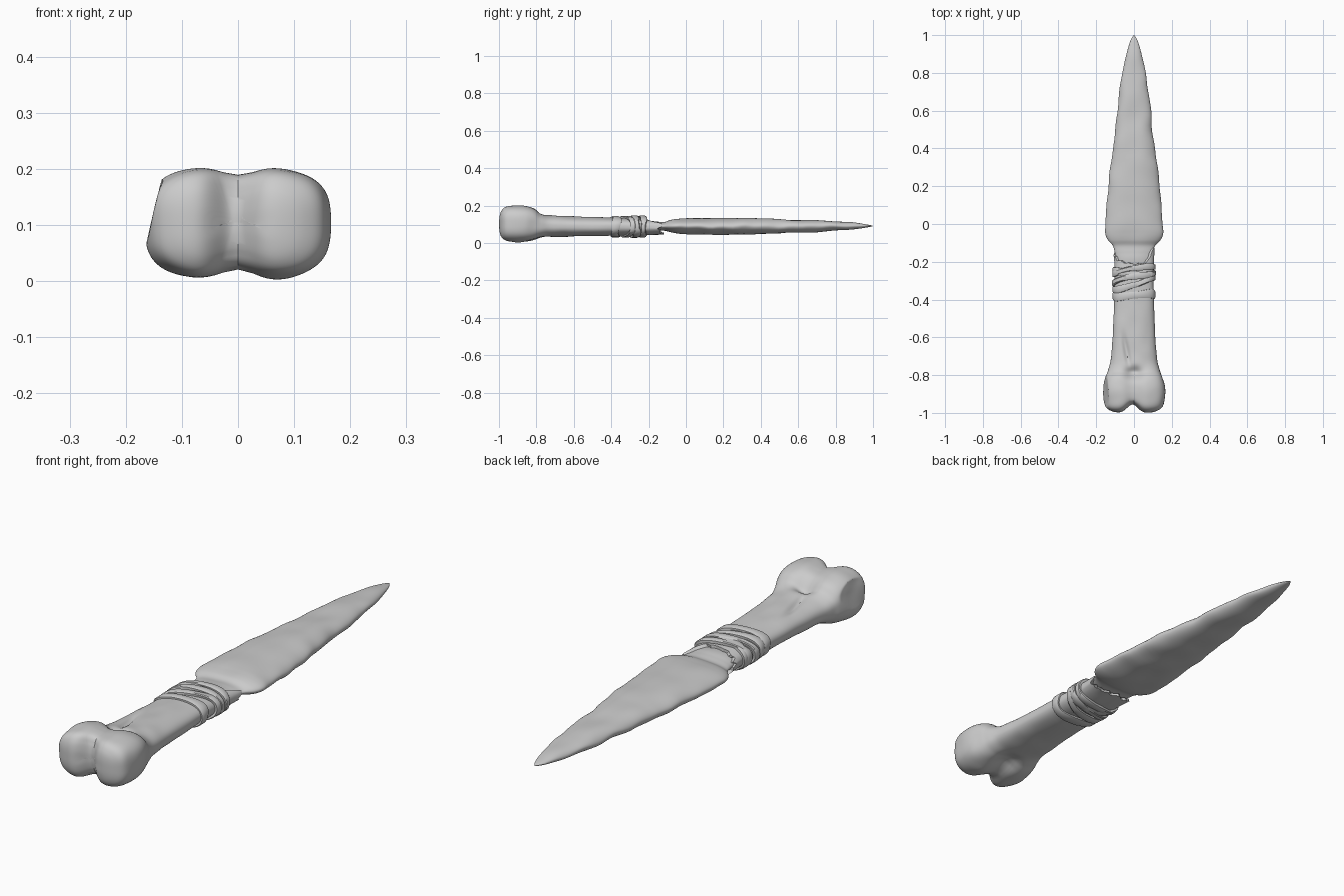
import bpy, bmesh, math
from mathutils import noise, Vector
from math import sin, cos, pi, exp

if "Cube" in bpy.data.objects:
    bpy.data.objects.remove(bpy.data.objects["Cube"])


def clamp(v, a=0.0, b=1.0):
    return max(a, min(b, v))


def spow(v, e):
    return math.copysign(abs(v) ** e, v)


def resample(rows, n):
    """Catmull-Rom through station rows, n steps per span."""
    out = []
    for i in range(len(rows) - 1):
        p0, p1 = rows[max(i - 1, 0)], rows[i]
        p2, p3 = rows[i + 1], rows[min(i + 2, len(rows) - 1)]
        for k in range(n):
            t = k / n
            out.append([0.5 * (2 * b + (c - a) * t + (2 * a - 5 * b + 4 * c - d) * t * t
                               + (3 * b - a - 3 * c + d) * t ** 3)
                        for a, b, c, d in zip(p0, p1, p2, p3)])
    out.append(list(rows[-1]))
    return out


def loft(name, rings, closed=False, angle=35):
    """Skin a list of equal-length point rings."""
    bm = bmesh.new()
    vs = [[bm.verts.new(p) for p in r] for r in rings]
    m, n = len(vs), len(vs[0])
    for i in range(m if closed else m - 1):
        a, b = vs[i], vs[(i + 1) % m]
        for j in range(n):
            k = (j + 1) % n
            bm.faces.new((a[j], a[k], b[k], b[j]))
    if not closed:
        bm.faces.new(vs[0])
        bm.faces.new(vs[-1])
    bmesh.ops.remove_doubles(bm, verts=bm.verts, dist=0.0002)
    bmesh.ops.recalc_face_normals(bm, faces=bm.faces)
    me = bpy.data.meshes.new(name)
    bm.to_mesh(me)
    bm.free()
    ob = bpy.data.objects.new(name, me)
    bpy.context.collection.objects.link(ob)
    bpy.ops.object.select_all(action='DESELECT')
    ob.select_set(True)
    bpy.context.view_layer.objects.active = ob
    bpy.ops.object.shade_smooth_by_angle(angle=math.radians(angle))
    return ob


# Bone handle: stations of y, half width, z low, z high
BONE = [(-1.0, 0.001, .10, .102), (-1.0, .07, .065, .14), (-.99, .12, .03, .175),
        (-.965, .152, .01, .197), (-.91, .165, .001, .205), (-.86, .163, .004, .202),
        (-.81, .15, .014, .188), (-.775, .137, .024, .162), (-.72, .124, .033, .149),
        (-.6, .112, .036, .142), (-.4, .105, .04, .136), (-.26, .103, .042, .132),
        (-.2, .108, .045, .128)]


def broken_end(a):
    d = (a - 0.3 + pi) % (2 * pi) - pi
    jag = 0.016 * noise.noise(Vector((cos(a) * 4, sin(a) * 4, 3)))
    jag += 0.008 * abs((a * 14 / (2 * pi)) % 1 * 2 - 1)
    return min(-0.17 - 0.042 * sin(a) + 0.055 * exp(-(d / 0.38) ** 2) + jag, -0.115)


def bone_point(row, a):
    y, w, lo, hi = row
    knob = clamp((-0.74 - y) / 0.08)
    e = 2 / (2.4 + 0.7 * knob)
    x = w * spow(cos(a), e)
    s = spow(sin(a), e)
    z = (lo + hi) / 2 + (hi - lo) / 2 * s
    # waist between the two knuckles
    mid = exp(-(x / 0.045) ** 2)
    z -= knob * mid * s * (0.014 if s > 0 else 0.02)
    if s > 0:
        z -= 0.03 * mid * s * exp(-((y + 0.79) / 0.03) ** 2)
        # long groove on the upper face
        gx = -0.055 + (-0.6 - y) * 0.2
        z -= 0.014 * s * exp(-((x - gx) / 0.014) ** 2 - ((y + 0.67) / 0.075) ** 4)
    else:
        z -= 0.014 * s * exp(-((x - 0.02) / 0.05) ** 2 - ((y + 0.8) / 0.05) ** 2)
    # chipped left knuckle
    if knob > 0.5:
        x = max(x, -0.165 + max(0, z - 0.06) * 0.24)
    # notch in the end
    y += 0.045 * exp(-((x + 0.008) / 0.04) ** 2) * clamp((-0.88 - y) / 0.11)
    # splintered front end
    if y > -0.26:
        y = -0.26 + (y + 0.26) / 0.06 * (broken_end(a) + 0.26)
    nz = 0.003 * noise.noise(Vector((x, y, z)) * 14)
    return (x + nz * cos(a), y, z + nz * sin(a))


N = 112
ANG = [2 * pi * j / N for j in range(N)]
rows = resample(BONE, 6)
rows += [[-.2, .09, .056, .116], [-.26, .085, .058, .114]]
loft("bone_handle", [[bone_point(r, a) for a in ANG] for r in rows])

# Chipped stone blade with tang: y, half width, z low, z high
BLADE = [(-.3, .07, .068, .105), (-.2, .093, .06, .117), (-.15, .102, .065, .114),
         (-.115, .112, .066, .112), (-.085, .138, .058, .122), (-.05, .152, .052, .128),
         (0, .151, .049, .132), (.12, .144, .047, .133), (.3, .124, .046, .133),
         (.42, .107, .049, .13), (.6, .089, .056, .124), (.75, .07, .063, .119),
         (.87, .047, .071, .113), (.95, .026, .081, .102), (.985, .012, .087, .096),
         (1.0, .001, .0905, .0915)]


def blade_point(row, a):
    y, w, lo, hi = row
    u, s = cos(a), sin(a)
    side = 1 if u > 0 else -1
    fade = clamp((1 - y) / 0.3) * clamp((y + 0.2) / 0.1)
    w += fade * 0.007 * noise.noise(Vector((side * 3, y * 9, 0)))
    x = w * spow(u, 0.85)
    z = (lo + hi) / 2 + (hi - lo) / 2 * spow(s, 1.05)
    # shallow flake scars, stronger near the cutting edges
    f = noise.noise(Vector((x * 9, y * 8, 5 * (s > 0))))
    z += fade * s * 0.006 * f
    z += fade * abs(u) ** 3 * 0.009 * noise.noise(Vector((side * 5, y * 11, 2)))
    return (x, y, z)


M = 56
loft("stone_blade", [[blade_point(r, 2 * pi * j / M) for j in range(M)]
                     for r in resample(BLADE, 7)], angle=40)


# Cord bindings: flat ribbons looped round the shaft
def binding(name, yc, tilt, width, grow, phase):
    rings = []
    for a in [2 * pi * j / 72 for j in range(72)]:
        y0 = yc + tilt * cos(a) + 0.006 * sin(2 * a + phase)
        h = width / 2 * (1 + 0.15 * sin(3 * a + phase))
        ring = []
        for dy, off in ((-h, -.006), (-h, .005), (-h * .7, .008), (h * .7, .008),
                        (h, .005), (h, -.006)):
            o = off + grow
            ring.append(((0.104 + o) * spow(cos(a), .83), y0 + dy,
                         0.088 + (0.048 + o) * spow(sin(a), .83)))
        rings.append(ring)
    loft(name, rings, closed=True)


for i, b in enumerate([(-.377, .003, .042, .001, 0), (-.318, .034, .034, .002, 1),
                       (-.262, -.012, .036, .001, 2), (-.282, .026, .03, .004, 4),
                       (-.24, .018, .03, .003, 5)]):
    binding(f"cord_binding_{i + 1}", *b)
